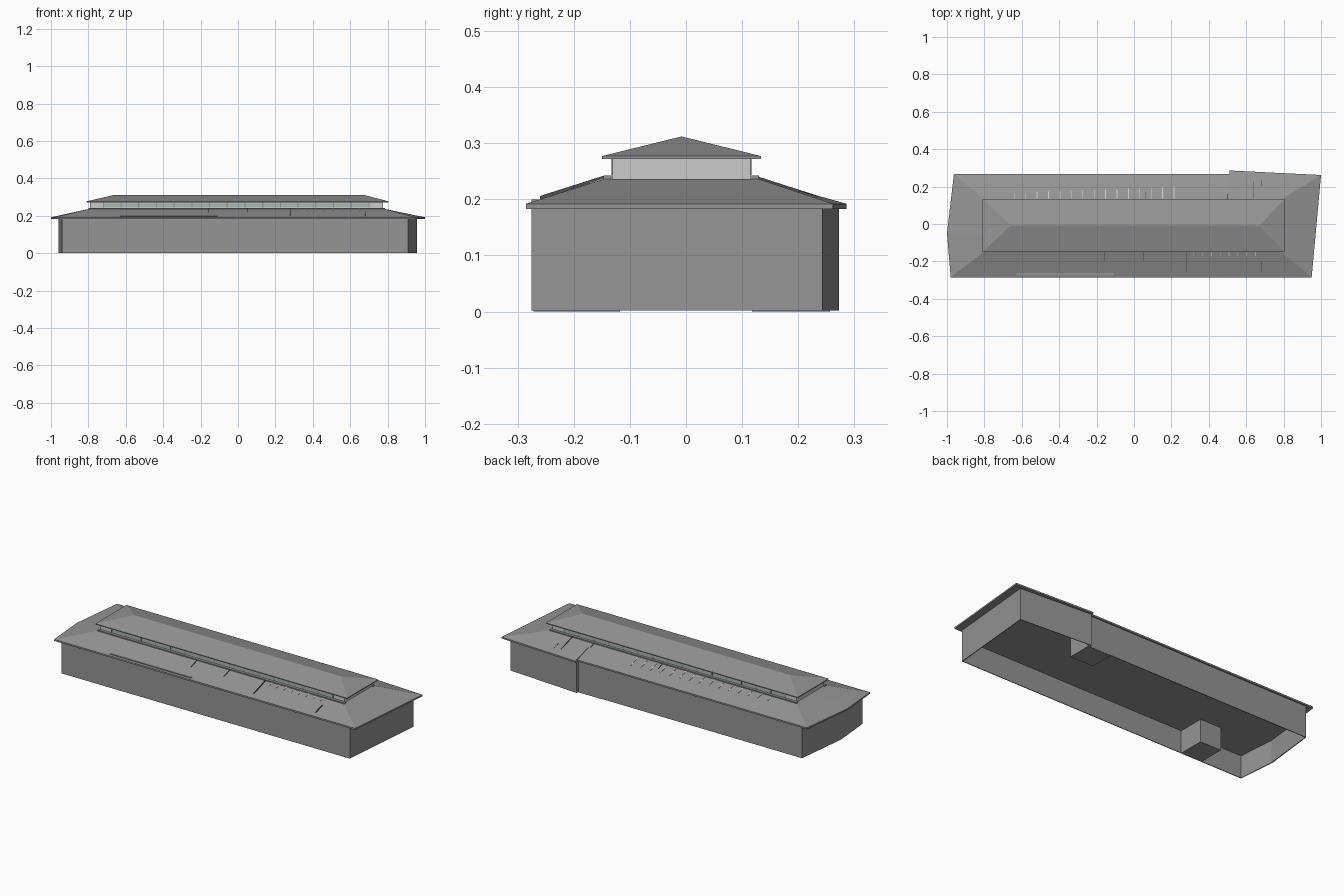
import bpy, bmesh

if "Cube" in bpy.data.objects:
    bpy.data.objects.remove(bpy.data.objects["Cube"])

GREY = (.30, .30, .30)
LIGHT = (.54, .54, .54)
DARK = (.08, .08, .08)
GLASS = (.38, .48, .45)


def material(color):
    key = "colour_%d_%d_%d" % tuple(int(c * 100) for c in color)
    mat = bpy.data.materials.get(key) or bpy.data.materials.new(key)
    mat.diffuse_color = (*color, 1)
    mat.use_nodes = True
    mat.node_tree.nodes["Principled BSDF"].inputs["Base Color"].default_value = mat.diffuse_color
    return mat


def make(name, verts, faces, color=GREY):
    me = bpy.data.meshes.new(name)
    me.from_pydata(verts, [], faces)
    bm = bmesh.new()
    bm.from_mesh(me)
    bmesh.ops.remove_doubles(bm, verts=bm.verts, dist=1e-5)
    bmesh.ops.recalc_face_normals(bm, faces=bm.faces)
    bm.to_mesh(me)
    bm.free()
    ob = bpy.data.objects.new(name, me)
    bpy.context.collection.objects.link(ob)
    me.materials.append(material(color))
    return ob


def loft(name, loops, bottom=True, top=True, color=GREY):
    """Skin a stack of (outline, z) loops with equal point counts."""
    n = len(loops[0][0])
    verts = [(x, y, z) for pts, z in loops for x, y in pts]
    faces = []
    for k in range(len(loops) - 1):
        for i in range(n):
            j = (i + 1) % n
            faces.append((k*n + i, k*n + j, k*n + n + j, k*n + n + i))
    if bottom:
        faces.append(tuple(range(n)))
    if top:
        faces.append(tuple(range((len(loops) - 1) * n, len(loops) * n)))
    return make(name, verts, faces, color)


def rect(x0, x1, y0, y1):
    return [(x0, y0), (x1, y0), (x1, y1), (x0, y1)]


def box(name, x0, x1, y0, y1, z0, z1, color=GREY):
    r = rect(x0, x1, y0, y1)
    return loft(name, [(r, z0), (r, z1)], color=color)


# Outer walls: irregular plan, open underneath
wall_plan = [(-.94, -.275), (.91, -.275), (.957, .243), (.51, .273),
             (.51, .258), (-.925, .258), (-.96, -.05)]
walls = loft("outer_walls", [(wall_plan, .002), (wall_plan, .185)], False, False)
sol = walls.modifiers.new("thickness", 'SOLIDIFY')
sol.thickness = .006
sol.offset = -1

# Inner ceiling seen from below
loft("ceiling", [(wall_plan, .131), (wall_plan, .135)])

# Lower hipped roof with fascia and flat soffit
eave = [(-.98, -.285), (.95, -.285), (1, .262), (.51, .286),
        (.51, .267), (-.963, .267), (-1, -.05)]
inner = [(-.80, -.147), (.785, -.147), (.785, .13), (.51, .13),
         (.51, .13), (-.80, .13), (-.80, -.05)]
loft("lower_roof", [(eave, .183), (eave, .192), (inner, .236)])

# Clerestory walls with a curb along each long side
box("clerestory_walls", -.79, .775, -.131, .115, .236, .274, LIGHT)
box("front_curb", -.80, .785, -.147, -.131, .235, .242)
box("back_curb", -.80, .785, .115, .13, .235, .242)

# Upper hipped roof
r = rect(-.81, .805, -.15, .134)
ridge = [(-.66, -.008), (.67, -.008), (.67, -.008), (-.66, -.008)]
loft("upper_roof", [(r, .272), (r, .277), (ridge, .312)], top=False)

# Clerestory glazing and mullions on both long sides
for side, y, d in (("front", -.131, -1), ("back", .115, 1)):
    box(side + "_glazing", -.72, .70, *sorted((y, y + d * .001)),
        .246, .266, GLASS)
    ym = sorted((y, y + d * .002))
    for i in range(16):
        x = -.72 + i * 1.42 / 15
        box(side + "_mullion", x - .003, x + .003, *ym, .243, .272, GREY)


def roof_fin(name, x, y0, y1, h, w=.0015, color=GREY):
    """Thin upright rib following the roof slope from y0 to y1."""
    def zr(y):
        t = (y + .285) / .138 if y < 0 else (.267 - y) / .137
        return .192 + .044 * t
    pts = [(y0, zr(y0) - .004), (y1, zr(y1) - .004),
           (y1, zr(y1) + h), (y0, zr(y0) + h)]
    verts = [(x + s * w, y, z) for s in (-1, 1) for y, z in pts]
    make(name, verts, [(0, 1, 2, 3), (4, 5, 6, 7), (0, 1, 5, 4),
                       (1, 2, 6, 5), (2, 3, 7, 6), (3, 0, 4, 7)], color)


# Wall tops that break through the roof slope
for x, a, b, h in ((-.16, -.20, -.147, .004), (.05, -.20, -.147, .004),
                   (.28, -.255, -.147, .006), (.68, -.26, -.20, .006),
                   (.64, .13, .23, .004), (.68, .20, .235, .003),
                   (.50, .13, .16, .003), (.06, .13, .17, .003)):
    roof_fin("roof_fin", x, a, b, h, color=DARK)

# Rows of small pale rafter ends beside the curbs
for i in range(8):
    roof_fin("front_rafter", .32 + i * .047, -.172, -.147, .002, .002, LIGHT)
for i in range(15):
    roof_fin("back_rafter", -.64 + i * .061, .13, .165 + .0025 * i,
             .002, .002, LIGHT)

# Low ledge near the front eave
box("front_ledge", -.63, -.11, -.275, -.262, .192, .2)

# Enclosed cores inside, visible from below
box("back_core", .37, .52, .118, .257, 0, .133)
box("front_core", -.675, -.54, -.272, -.118, 0, .133)
